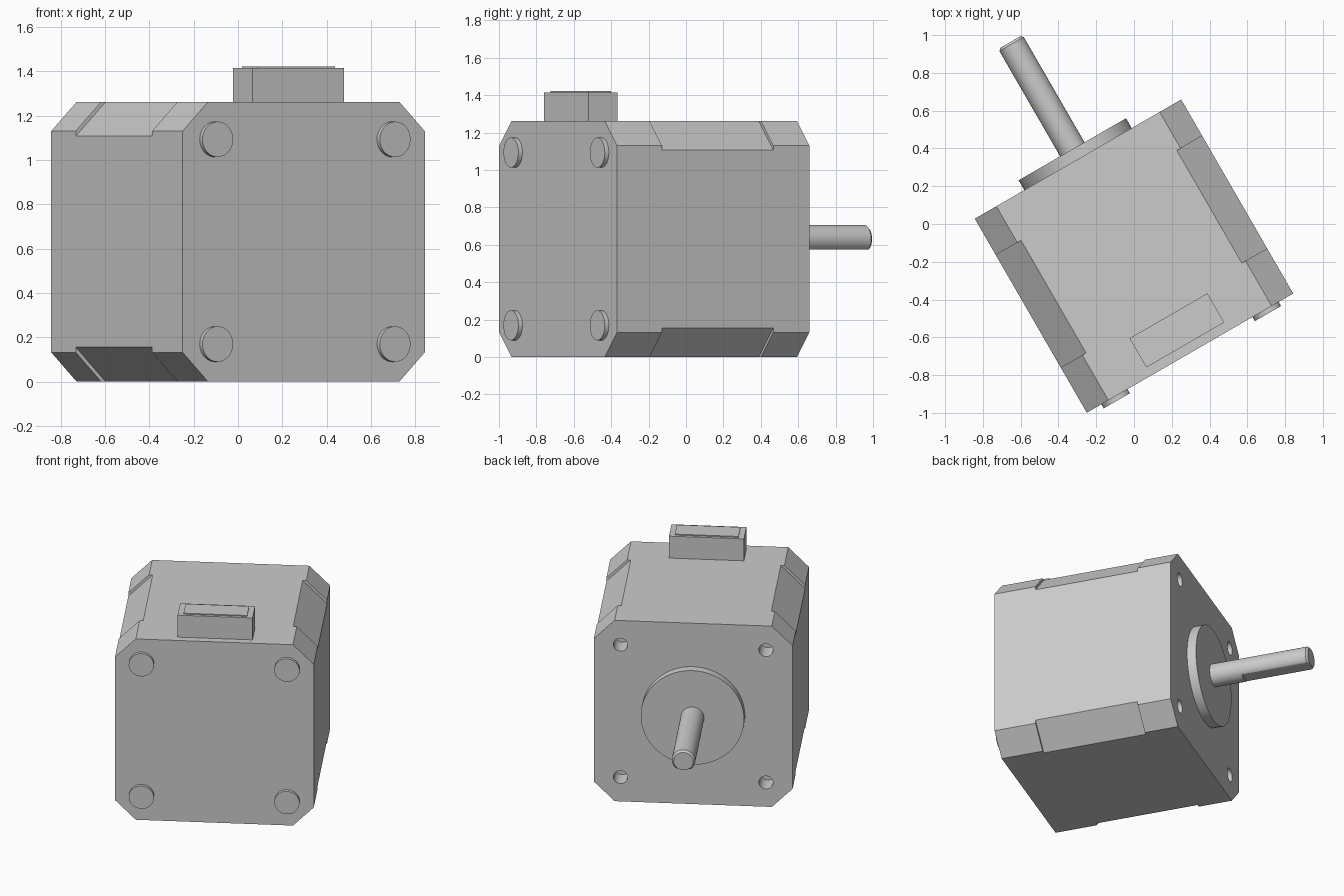
import bpy, bmesh
from math import sin, cos, pi, radians
from mathutils import Matrix

if "Cube" in bpy.data.objects:
    bpy.data.objects.remove(bpy.data.objects["Cube"], do_unlink=True)

# One grey for the whole motor
grey = bpy.data.materials.new("plain grey")
grey.use_nodes = True
grey.diffuse_color = (0.6, 0.6, 0.6, 1)
grey.node_tree.nodes["Principled BSDF"].inputs["Base Color"].default_value = (0.6, 0.6, 0.6, 1)

HALF = 0.631                      # half width and height of the body
REAR, FRONT = -0.593, 0.593       # body ends along the shaft axis
BOLT = 0.462                      # bolt offset from the axis
# The motor stands turned about z; its axis is local y
PLACE = Matrix.Translation((0, -0.17, HALF)) @ Matrix.Rotation(radians(30), 4, 'Z')


def circle(r, cx=0, cz=0, n=48):
    return [(cx + r * cos(2 * pi * i / n), cz + r * sin(2 * pi * i / n)) for i in range(n)]


def rectangle(x, z):
    return [(-x, -z), (x, -z), (x, z), (-x, z)]


def chamfered_square(cut):
    a, b = HALF, HALF - cut
    return [(a, -b), (a, b), (b, a), (-b, a), (-a, b), (-a, -b), (-b, -a), (b, -a)]


def loft(name, rings):
    """Skin (y, profile) rings along the motor axis and close both ends."""
    bm = bmesh.new()
    loops = [[bm.verts.new((x, y, z)) for x, z in pts] for y, pts in rings]
    for a, b in zip(loops, loops[1:]):
        for i in range(len(a)):
            j = (i + 1) % len(a)
            bm.faces.new((a[i], a[j], b[j], b[i]))
    bm.faces.new(loops[0])
    bm.faces.new(loops[-1])
    bmesh.ops.remove_doubles(bm, verts=bm.verts, dist=1e-5)
    bmesh.ops.recalc_face_normals(bm, faces=bm.faces)
    mesh = bpy.data.meshes.new(name)
    bm.to_mesh(mesh)
    bm.free()
    mesh.materials.append(grey)
    obj = bpy.data.objects.new(name, mesh)
    bpy.context.collection.objects.link(obj)
    obj.matrix_world = PLACE
    return obj


def activate(obj):
    bpy.ops.object.select_all(action='DESELECT')
    obj.select_set(True)
    bpy.context.view_layer.objects.active = obj


def smooth(obj):
    activate(obj)
    bpy.ops.object.shade_smooth_by_angle(angle=radians(30))


# Body: two end caps around a core with deeper corner cuts
CORE_REAR, CORE_FRONT = -0.317, 0.371
cap, core = chamfered_square(0.132), chamfered_square(0.155)
loft("rear_cap", [(REAR, cap), (CORE_REAR, cap)])
loft("stator_core", [(CORE_REAR, core), (CORE_FRONT, core)])
front_cap = loft("front_cap", [(CORE_FRONT, cap), (FRONT, cap)])

# Rear bolt heads, and mounting holes cut into the front cap
for sx, side in ((1, "left"), (-1, "right")):
    for sz, level in ((1, "upper"), (-1, "lower")):
        x, z = sx * BOLT, sz * BOLT
        head = circle(0.08, x, z, 32)
        smooth(loft(f"bolt_head_{level}_{side}", [(REAR - 0.025, head), (REAR, head)]))
        bore = circle(0.045, x, z, 32)
        cutter = loft("hole_cutter", [(FRONT - 0.134, bore), (FRONT + 0.1, bore)])
        cutter.hide_render = True
        mod = front_cap.modifiers.new("hole", 'BOOLEAN')
        mod.operation, mod.solver, mod.object = 'DIFFERENCE', 'EXACT', cutter
        activate(front_cap)
        bpy.ops.object.modifier_apply(modifier=mod.name)
        bpy.data.objects.remove(cutter, do_unlink=True)
smooth(front_cap)

# Round pilot boss
boss = circle(0.328, n=64)
smooth(loft("pilot_boss", [(FRONT, boss), (FRONT + 0.06, boss)]))

# Shaft: round, then flattened below, with a chamfered tip
TIP = 1.309
full = circle(0.0745)
flat = [(x, max(z, -0.057)) for x, z in full]
end = [(x, max(z, -0.057)) for x, z in circle(0.062)]
smooth(loft("shaft", [(FRONT + 0.06, full), (0.86, full), (0.86, flat),
                      (TIP - 0.013, flat), (TIP, end)]))


# Connector block on top with a thin raised plate
def block(name, x, depth, z0, z1):
    mid = -0.454
    pts = [(px, pz + (z0 + z1) / 2 - HALF) for px, pz in rectangle(x, (z1 - z0) / 2)]
    return loft(name, [(mid - depth, pts), (mid + depth, pts)])


block("connector", 0.238, 0.089, 2 * HALF, 1.415)
block("connector_plate", 0.202, 0.07, 1.415, 1.422)
